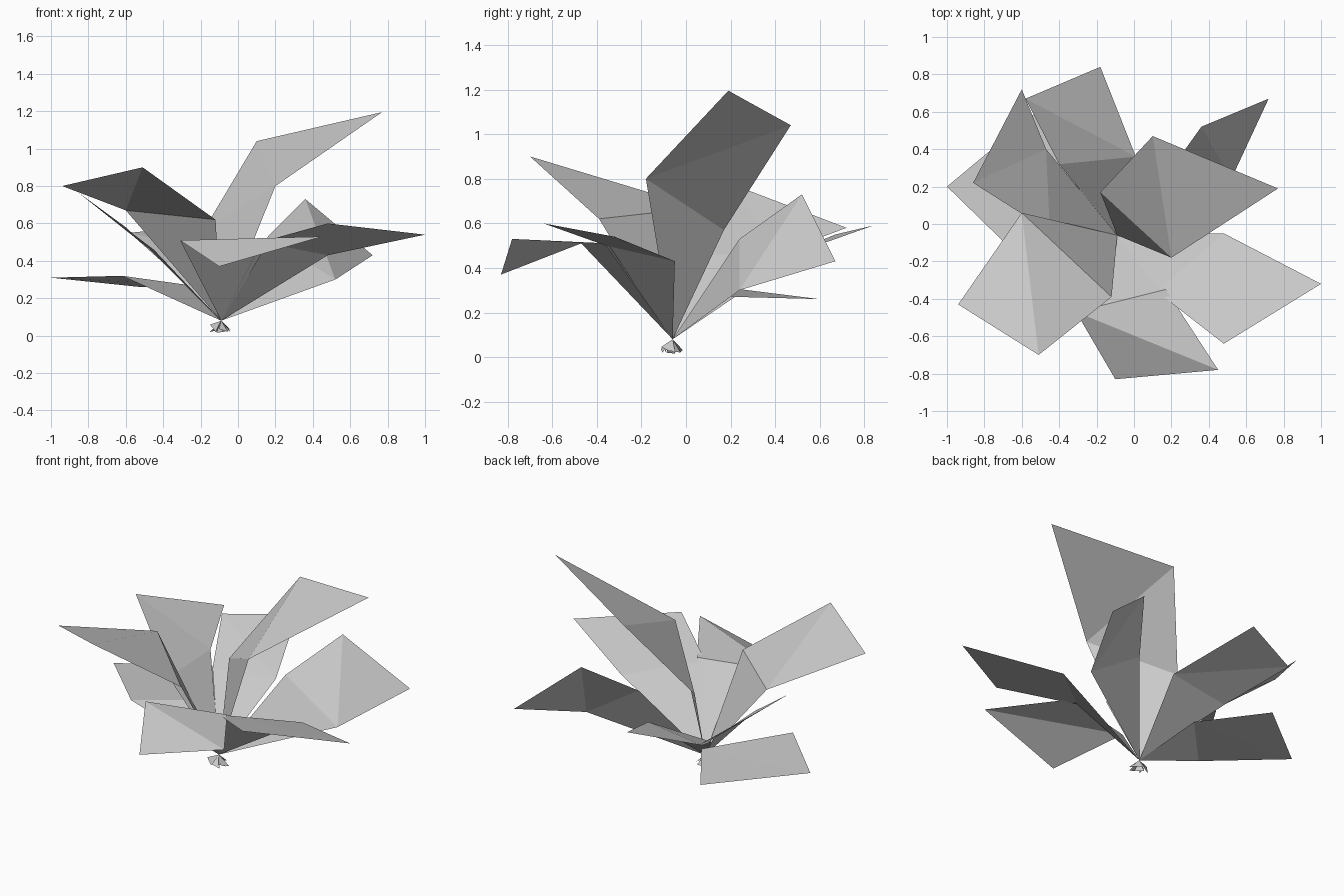
import bpy
import bmesh
from mathutils import Vector

old_cube = bpy.data.objects.get("Cube")
if old_cube:
    bpy.data.objects.remove(old_cube, do_unlink=True)


def make_material(name, colour):
    material = bpy.data.materials.new(name)
    material.use_nodes = True
    material.diffuse_color = colour
    shader = material.node_tree.nodes["Principled BSDF"]
    shader.inputs["Base Color"].default_value = colour
    return material


leaf_grey = make_material("pale grey leaf", (0.6, 0.6, 0.6, 1))
NECK = Vector((-0.09, -0.06, 0.08))


def make_leaf(name, right_mid, left_mid, left_tip, right_tip):
    """One folded leaf: a wedge rising from the neck, a bent blade and a short root flap."""
    mesh = bpy.data.meshes.new(name)
    bm = bmesh.new()
    neck = bm.verts.new(NECK)
    rm, lm, lt, rt = [bm.verts.new(p) for p in (right_mid, left_mid, left_tip, right_tip)]
    bm.faces.new((neck, rm, lm))
    # The blade is creased from its right middle corner to its left tip corner
    bm.faces.new((rm, lt, lm))
    bm.faces.new((rm, rt, lt))
    # The leaf edges cross at the neck and flare out a little below it
    flap = []
    for corner in (right_mid, left_mid):
        away = (NECK - Vector(corner)).normalized() * 0.07
        foot = NECK + away
        foot.z = max(foot.z, 0.0) if corner == right_mid else 0.02
        flap.append(bm.verts.new(foot))
    bm.faces.new((neck, flap[1], flap[0]))
    bm.to_mesh(mesh)
    bm.free()
    mesh.materials.append(leaf_grey)
    leaf = bpy.data.objects.new(name, mesh)
    bpy.context.collection.objects.link(leaf)
    return leaf


# Tall upright leaf
make_leaf("tall_leaf", (0.20, -0.18, 0.80), (-0.18, 0.17, 0.57),
          (0.10, 0.47, 1.04), (0.77, 0.19, 1.195))

# Leaves at the front
make_leaf("front_right_leaf", (-0.60, 0.06, 0.67), (-0.12, -0.39, 0.62),
          (-0.51, -0.70, 0.90), (-0.94, -0.43, 0.80))
make_leaf("front_leaf", (-0.31, -0.47, 0.51), (0.17, -0.35, 0.51),
          (0.45, -0.78, 0.53), (-0.10, -0.83, 0.37))
make_leaf("front_left_leaf", (0.12, -0.36, 0.50), (0.48, -0.05, 0.43),
          (1.0, -0.32, 0.54), (0.48, -0.64, 0.60))

# Leaves at the back
make_leaf("back_left_leaf", (0.52, 0.24, 0.30), (0.16, 0.24, 0.53),
          (0.36, 0.52, 0.73), (0.72, 0.67, 0.43))
make_leaf("back_leaf", (0.01, 0.36, 0.42), (-0.40, 0.32, 0.39),
          (-0.58, 0.67, 0.55), (-0.18, 0.84, 0.59))
make_leaf("back_right_leaf", (-0.47, 0.40, 0.46), (-0.45, -0.04, 0.46),
          (-0.86, 0.22, 0.77), (-0.60, 0.72, 0.58))

# Low leaf on the right side
make_leaf("low_right_leaf", (-0.26, 0.22, 0.27), (-0.62, -0.17, 0.32),
          (-1.0, 0.20, 0.31), (-0.52, 0.60, 0.26))
